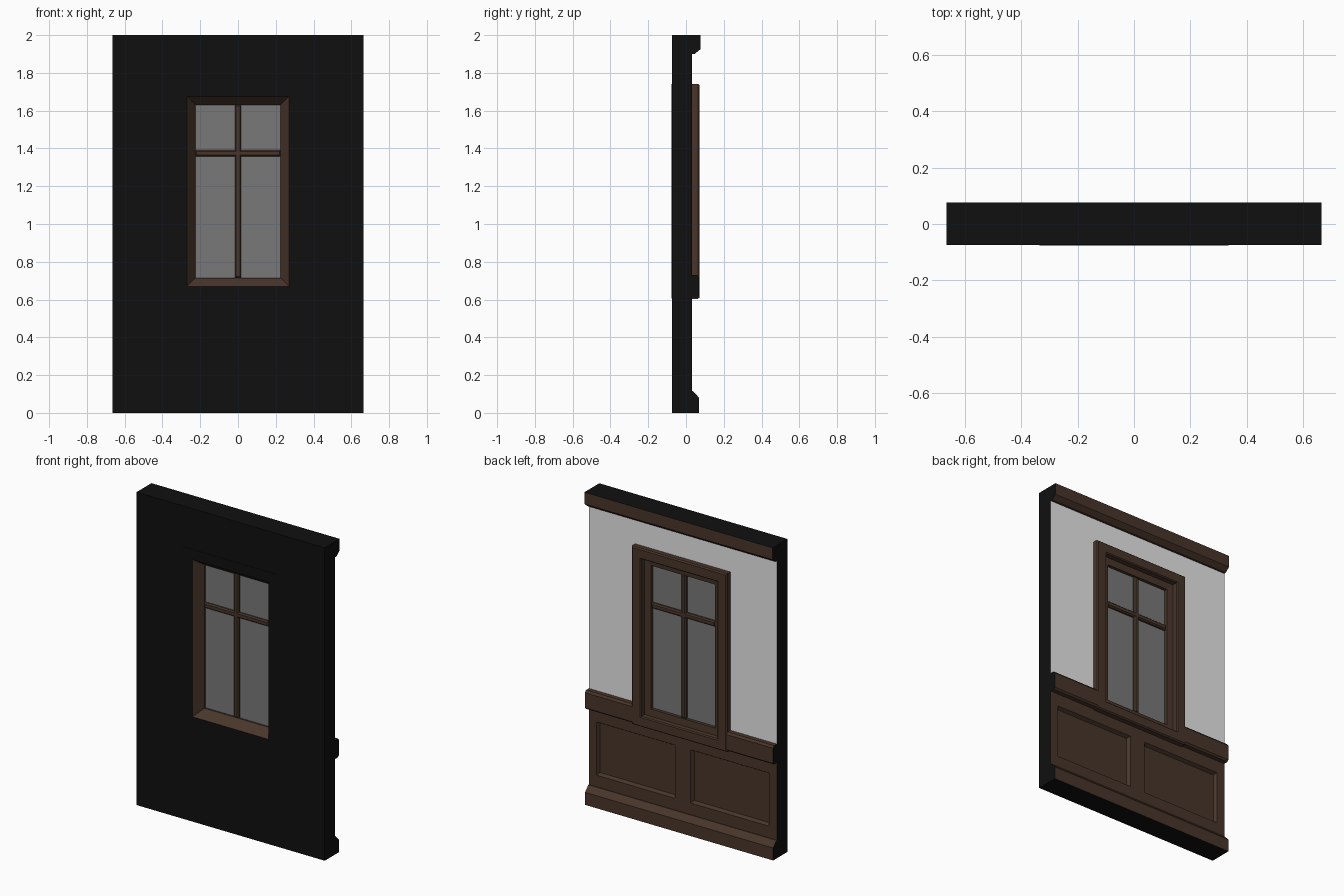
import bpy
import bmesh

if "Cube" in bpy.data.objects:
    bpy.data.objects.remove(bpy.data.objects["Cube"], do_unlink=True)


def material(name, rgb):
    m = bpy.data.materials.new(name)
    m.use_nodes = True
    m.diffuse_color = (*rgb, 1)
    bsdf = m.node_tree.nodes["Principled BSDF"]
    bsdf.inputs["Base Color"].default_value = (*rgb, 1)
    bsdf.inputs["Roughness"].default_value = 0.8
    return m


BLACK = material("black_shell", (0.005, 0.005, 0.005))
WOOD = material("dark_wood", (0.065, 0.036, 0.023))
PLASTER = material("white_plaster", (0.8, 0.8, 0.8))
GLASS = material("grey_glass", (0.19, 0.19, 0.19))

HALF, TOP = 0.665, 2.0         # slab outline
FRONT, BACK = -0.074, 0.032    # wall faces
CORE = 0.008                   # depth of the recessed panels
OPENING = (-0.27, 0.27, 0.67, 1.675)


def grow(rect, d):
    x0, x1, z0, z1 = rect
    return (x0 - d, x1 + d, z0 - d, z1 + d)


def loft(name, sections, mat, ring=False):
    """Join upright rectangles, each (rect, y); a ring closes on itself, otherwise ends are capped.
    Faces lying on the slab outline become black."""
    bm = bmesh.new()
    loops = []
    for (x0, x1, z0, z1), y in sections:
        corners = ((x0, z0), (x1, z0), (x1, z1), (x0, z1))
        loops.append([bm.verts.new((x, y, z)) for x, z in corners])
    pairs = list(zip(loops, loops[1:]))
    if ring:
        pairs.append((loops[-1], loops[0]))
    else:
        bm.faces.new(loops[0])
        bm.faces.new(loops[-1])
    for a, b in pairs:
        for i in range(4):
            j = (i + 1) % 4
            bm.faces.new((a[i], a[j], b[j], b[i]))
    bmesh.ops.recalc_face_normals(bm, faces=bm.faces)
    for f in bm.faces:
        c = f.calc_center_median()
        edge = abs(c.x) > HALF - 0.001 or c.z < 0.001 or c.z > TOP - 0.001
        f.material_index = 1 if edge else 0
    mesh = bpy.data.meshes.new(name)
    bm.to_mesh(mesh)
    bm.free()
    mesh.materials.append(mat)
    mesh.materials.append(BLACK)
    obj = bpy.data.objects.new(name, mesh)
    bpy.context.collection.objects.link(obj)
    return obj


# Wall slab and plaster skin, both with the window opening
slab = (-HALF, HALF, 0, TOP)
loft("wall_core", [(OPENING, FRONT), (slab, FRONT), (slab, CORE), (OPENING, CORE)], BLACK, True)
upper = (-HALF, HALF, 0.64, TOP)
loft("plaster", [(OPENING, CORE), (upper, CORE), (upper, BACK), (OPENING, BACK)], PLASTER, True)

# Wainscot: one recessed panel in each half
for side, x0, x1 in (("right", -HALF, 0), ("left", 0, HALF)):
    cell = (x0, x1, 0, 0.64)
    panel = (x0 + 0.055, x1 - 0.055, 0.19, 0.53)
    loft("wainscot_" + side, [(cell, CORE - 0.01), (cell, BACK), (panel, BACK),
                              (grow(panel, -0.012), CORE + 0.004)], WOOD)

# Crown and baseboard
loft("crown", [((-HALF, HALF, 1.9, TOP), 0.02), ((-HALF, HALF, 1.9, TOP), 0.045),
               ((-HALF, HALF, 1.925, TOP), 0.076)], WOOD)
loft("baseboard", [((-HALF, HALF, 0, 0.115), 0.02), ((-HALF, HALF, 0, 0.115), 0.036),
                   ((-HALF, HALF, 0, 0.08), 0.07)], WOOD)

# Chair rail on each side of the window
for side, x0, x1 in (("right", -HALF, -0.33), ("left", 0.33, HALF)):
    loft("chair_rail_" + side, [((x0, x1, 0.61, 0.73), 0.02), ((x0, x1, 0.61, 0.73), 0.06),
                                ((x0, x1, 0.62, 0.717), 0.07)], WOOD)

# Window casings, inside and outside
loft("inner_casing", [(OPENING, 0.02), (grow(OPENING, 0.067), 0.02), (grow(OPENING, 0.067), 0.063),
                      (grow(OPENING, 0.06), 0.071), (grow(OPENING, 0.006), 0.071),
                      (OPENING, 0.065)], WOOD, True)
loft("outer_casing", [(OPENING, FRONT + 0.01), (grow(OPENING, 0.065), FRONT + 0.01),
                      (grow(OPENING, 0.065), FRONT - 0.002), (OPENING, FRONT - 0.002)], BLACK, True)

# Splayed window frame
lip = grow(OPENING, -0.044)
loft("window_frame", [(grow(OPENING, 0.001), FRONT - 0.002), (lip, -0.016), (lip, 0.03),
                      (grow(OPENING, 0.001), 0.034)], WOOD, True)

# Glass and chamfered glazing bars
loft("glass", [(grow(lip, 0.005), -0.006), (grow(lip, 0.005), 0.01)], GLASS)
for name, bar in (("upright_bar", (-0.017, 0.017, lip[2], lip[3])),
                  ("cross_bar", (lip[0], lip[1], 1.357, 1.391))):
    slim = grow(bar, -0.007)
    loft(name, [(slim, -0.022), (bar, -0.014), (bar, 0.02), (slim, 0.028)], WOOD)
